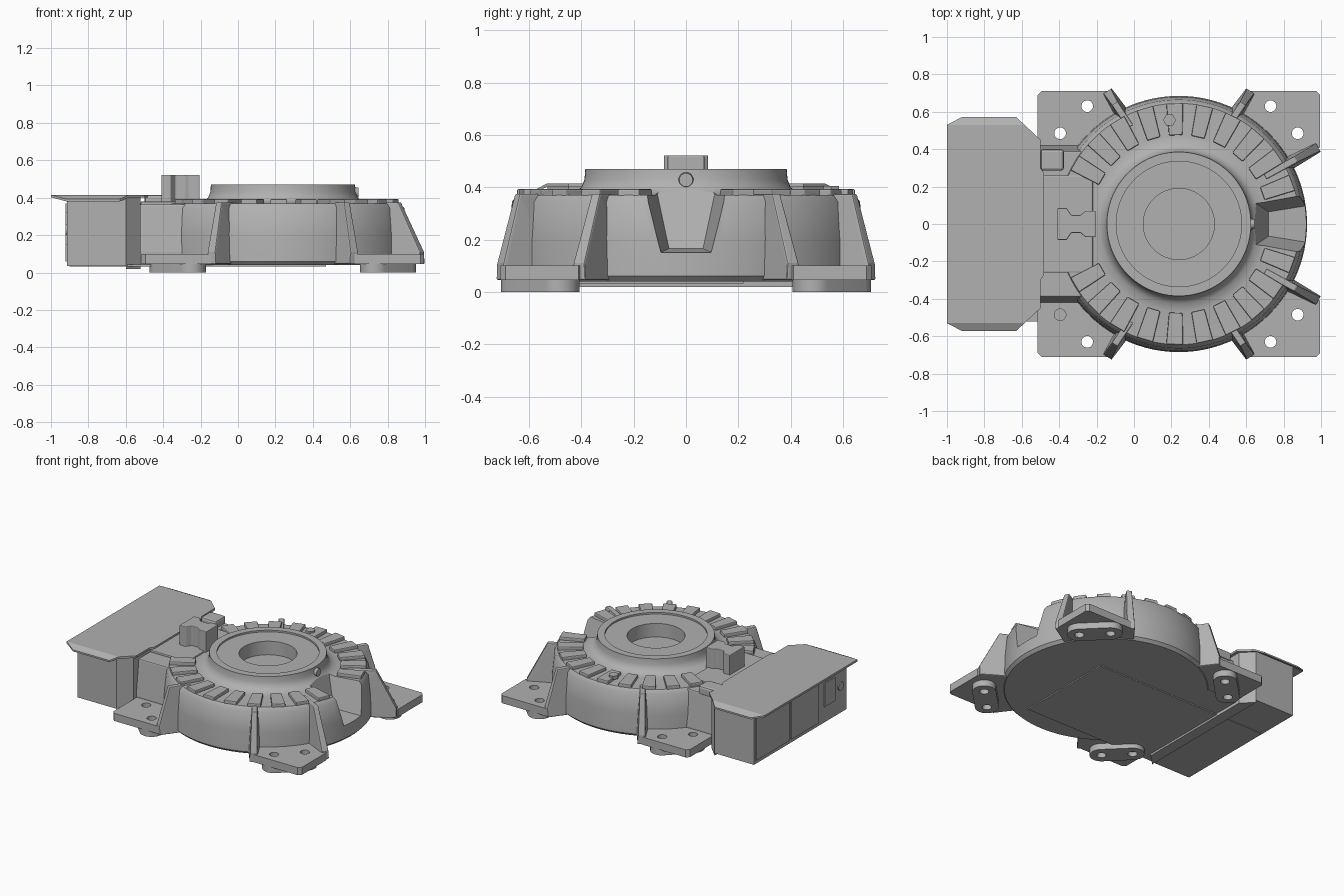
import bpy, bmesh, math
from mathutils import Vector

if "Cube" in bpy.data.objects:
    bpy.data.objects.remove(bpy.data.objects["Cube"])

CX = 0.24          # axis of the round body
TOP = 0.37         # shoulder height

grey = bpy.data.materials.new("cast grey")
grey.use_nodes = True
grey.diffuse_color = (0.44, 0.44, 0.44, 1)
grey.node_tree.nodes["Principled BSDF"].inputs["Base Color"].default_value = (0.44, 0.44, 0.44, 1)


def finish(name, bm, bevel=0, smooth=False):
    bmesh.ops.recalc_face_normals(bm, faces=bm.faces)
    mesh = bpy.data.meshes.new(name)
    bm.to_mesh(mesh)
    bm.free()
    mesh.materials.append(grey)
    ob = bpy.data.objects.new(name, mesh)
    bpy.context.collection.objects.link(ob)
    bpy.ops.object.select_all(action="DESELECT")
    ob.select_set(True)
    bpy.context.view_layer.objects.active = ob
    if bevel:
        mod = ob.modifiers.new("bevel", "BEVEL")
        mod.width, mod.segments = bevel, 2
    if smooth:
        bpy.ops.object.shade_smooth_by_angle(angle=math.radians(35))
    return ob


def prism(name, outline, z0, z1, **kw):
    bm = bmesh.new()
    base = bm.faces.new([bm.verts.new((x, y, z0)) for x, y in outline])
    new = bmesh.ops.extrude_face_region(bm, geom=[base])["geom"]
    bmesh.ops.translate(bm, vec=(0, 0, z1 - z0), verts=[v for v in new if isinstance(v, bmesh.types.BMVert)])
    return finish(name, bm, **kw)


def box(name, x0, x1, y0, y1, z0, z1, **kw):
    return prism(name, [(x0, y0), (x1, y0), (x1, y1), (x0, y1)], z0, z1, **kw)


def hull(name, points, **kw):
    bm = bmesh.new()
    for p in points:
        bm.verts.new(p)
    bmesh.ops.convex_hull(bm, input=bm.verts)
    bmesh.ops.dissolve_limit(bm, angle_limit=0.01, verts=bm.verts, edges=bm.edges)
    return finish(name, bm, **kw)


def circle(x, y, r, n=24):
    return [(x + r * math.cos(math.tau * i / n), y + r * math.sin(math.tau * i / n)) for i in range(n)]


def lathe(name, profile, steps=96):
    bm = bmesh.new()
    verts = [bm.verts.new((CX + r, 0, z)) for r, z in profile]
    edges = [bm.edges.new(pair) for pair in zip(verts, verts[1:])]
    bmesh.ops.spin(bm, geom=verts + edges, cent=(CX, 0, 0), axis=(0, 0, 1), angle=math.tau, steps=steps)
    bmesh.ops.remove_doubles(bm, verts=bm.verts, dist=0.0005)
    return finish(name, bm, smooth=True)


def cut(target, cutter):
    mod = target.modifiers.new("cut", "BOOLEAN")
    mod.operation, mod.solver, mod.object = "DIFFERENCE", "EXACT", cutter
    bpy.context.view_layer.objects.active = target
    for m in list(target.modifiers):
        if m.type == "BOOLEAN":
            bpy.ops.object.modifier_apply(modifier=m.name)


def discard(ob):
    bpy.data.objects.remove(ob)


# Round body with flared collar, rim step and central bore
body = lathe("round_body", [
    (0, 0.04), (0.665, 0.04), (0.685, 0.06), (0.68, 0.2), (0.665, 0.345), (0.645, TOP),
    (0.47, TOP), (0.425, 0.378), (0.4, 0.4), (0.388, 0.43), (0.385, 0.47),
    (0.335, 0.47), (0.335, 0.458), (0.19, 0.458), (0.19, 0.36), (0, 0.36)])

# Tapered notch in the outer side
notch = hull("notch_cutter", [(x, s * y, z) for s in (-1, 1) for x, y, z in (
    (0.645, 0.115, 0.4), (0.72, 0.065, 0.165), (1.0, 0.18, 0.4), (1.0, 0.11, 0.145))])
cut(body, notch)
discard(notch)

# Plug in the collar above the notch
bm = bmesh.new()
bmesh.ops.create_cone(bm, cap_ends=True, segments=20, radius1=0.032, radius2=0.026, depth=0.04)
for v in bm.verts:
    v.co = Vector((CX + 0.385 + v.co.z, v.co.x, 0.428 + v.co.y))
finish("collar_plug", bm, smooth=True)

# Radial pads around the shoulder
for side in (-1, 1):
    for k in range(10):
        a = side * math.radians(20 + 14.4 * k)
        ca, sa = math.cos(a), math.sin(a)
        r0, r1 = 0.475, 0.645
        ring = [(r0, -0.036), (r1, -0.045), (r1, 0.045), (r0, 0.036)]
        prism("radial_pad", [(CX + r * ca - t * sa, r * sa + t * ca) for r, t in ring], TOP - 0.02, 0.393, bevel=0.006)
prism("pad_screw", circle(0.19, 0.555, 0.034, 6), 0.38, 0.405)

# Four corner legs: plate, foot, ribs and bolt holes
for mx in (1, -1):
    for my in (1, -1):
        def place(x, y, mx=mx, my=my):
            return (x if mx > 0 else 2 * CX - x, y * my)

        plate = prism("leg_plate", [place(*p) for p in (
            (0.975, 0.71), (0.62, 0.71), (0.56, 0.62), (0.6, 0.3), (0.82, 0.31),
            (0.995, 0.41), (0.995, 0.69))], 0.045, 0.1)
        bolts = [(0.73, 0.63), (0.875, 0.485)]
        foot = hull("leg_foot", [(*place(x, y), z) for b in bolts for x, y in circle(*b, 0.078, 32)
                                 for z in (0, 0.05)], smooth=True)
        for b in bolts:
            drill = prism("drill_cutter", [place(*p) for p in circle(*b, 0.031)], -0.1, 0.3)
            cut(plate, drill)
            cut(foot, drill)
            discard(drill)

        # Ribs running down from the shoulder to the plate edge
        ribs = [((0.5, 0.52), (0.583, 0.645), (0.623, 0.71))]
        if mx > 0:
            ribs.append(((0.7, 0.255), (0.865, 0.345), (0.985, 0.41)))
        for inner, mid, outer in ribs:
            across = Vector((inner[1] - outer[1], outer[0] - inner[0])).normalized()
            points = []
            for (x, y), z, w in ((inner, 0.045, 0.045), (outer, 0.045, 0.028), (outer, 0.11, 0.024),
                                 (mid, 0.375, 0.018), (inner, 0.375, 0.018)):
                for s in (-1, 1):
                    points.append((*place(x + s * w * across.x, y + s * w * across.y), z))
            hull("leg_rib", points, bevel=0.006)

# Rear block joining the body to the cabinet
hull("rear_block", [(x, s * y, z) for s in (-1, 1) for x in (-0.53, -0.15)
                    for y, z in ((0.42, 0.04), (0.42, 0.11), (0.39, TOP - 0.005))], bevel=0.008)
box("rear_platform", -0.52, -0.22, -0.26, 0.26, 0.3, 0.38, bevel=0.006)
box("corner_cap", -0.5, -0.375, 0.285, 0.4, 0.35, 0.415, bevel=0.015)

# Waisted post on the rear platform
half = [(-0.41, 0.085), (-0.36, 0.085), (-0.335, 0.048), (-0.285, 0.048), (-0.26, 0.07), (-0.205, 0.07)]
prism("waisted_post", half + [(x, -y) for x, y in reversed(half)], 0.36, 0.522, bevel=0.005)

# Cabinet with angled shoulders
box("cabinet", -0.915, -0.6, -0.53, 0.53, 0.035, 0.402)
prism("cabinet_shoulder", [(-0.6, -0.53), (-0.52, -0.45), (-0.52, 0.45), (-0.6, 0.53)], 0.018, 0.405)

# Overhanging lid with drooping side flaps
edge = [(-1, 0.53), (-0.585, 0.53), (-0.5, 0.45), (-0.5, 0.3), (-0.48, 0.27)]
prism("cabinet_lid", edge + [(x, -y) for x, y in reversed(edge)], 0.4, 0.415)
for s in (-1, 1):
    hull("lid_flap", [(x, s * y, z - d) for d in (0, 0.012) for x, y, z in (
        (-1, 0.53, 0.415), (-0.585, 0.53, 0.415), (-0.63, 0.572, 0.393), (-0.92, 0.572, 0.393))])

# Cabinet back panels, connector and socket
for y0, y1, z0, z1 in ((0.13, 0.51, 0.06, 0.37), (-0.2, 0.11, 0.06, 0.37), (-0.39, -0.27, 0.15, 0.32)):
    box("back_panel", -0.922, -0.91, y0, y1, z0, z1)
hull("back_socket", [(x, y, z) for x in (-0.923, -0.91) for y, z in circle(-0.455, 0.23, 0.03)])

# Thin cover under the body
box("bottom_cover", -0.9, 0.47, -0.52, 0.22, 0.032, 0.042)
